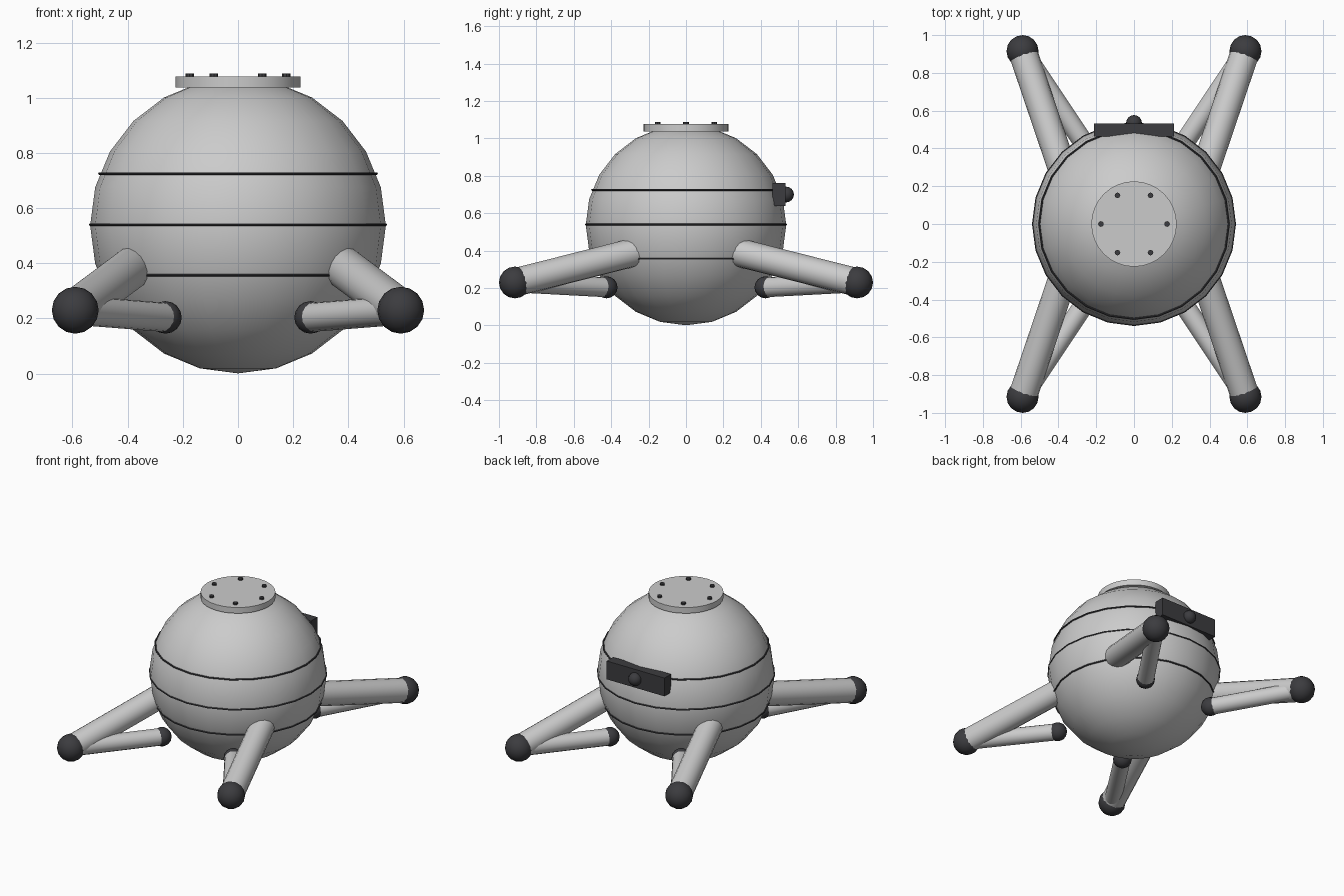
import bpy, math
from mathutils import Vector

if "Cube" in bpy.data.objects:
    bpy.data.objects.remove(bpy.data.objects["Cube"])

dark = bpy.data.materials.new("dark_rubber")
dark.diffuse_color = (0.045, 0.045, 0.05, 1)
dark.use_nodes = True
dark.node_tree.nodes["Principled BSDF"].inputs["Base Color"].default_value = dark.diffuse_color
CENTRE = 0.537


def finish(name, mat=None, angle=40):
    ob = bpy.context.object
    ob.name = name
    if mat:
        ob.data.materials.append(mat)
    bpy.ops.object.shade_smooth_by_angle(angle=math.radians(angle))
    return ob


def ball(name, loc, r, seg, rings, mat=None):
    bpy.ops.mesh.primitive_uv_sphere_add(segments=seg, ring_count=rings, radius=r, location=loc)
    return finish(name, mat)


def rod(name, a, b, r, sides=16, mat=None):
    a, b = Vector(a), Vector(b)
    d = b - a
    bpy.ops.mesh.primitive_cylinder_add(vertices=sides, radius=r, depth=d.length, location=(a + b) / 2,
                                        rotation=d.to_track_quat('Z', 'Y').to_euler())
    return finish(name, mat)


# spherical hull
ball("hull", (0, 0, CENTRE), 0.536, 24, 12)

# seam bands around the hull
for name, z, r in (("upper_seam", 0.725, 0.502), ("middle_seam", 0.54, 0.535), ("lower_seam", 0.357, 0.502)):
    bpy.ops.mesh.primitive_torus_add(major_segments=24, minor_segments=8, major_radius=r,
                                     minor_radius=0.005, location=(0, 0, z))
    finish(name, dark)

# top hatch with six bolts
rod("top_hatch", (0, 0, 1.038), (0, 0, 1.077), 0.226, 32)
for i in range(6):
    a = i * math.pi / 3
    x, y = 0.175 * math.cos(a), 0.175 * math.sin(a)
    rod(f"hatch_bolt_{i + 1}", (x, y, 1.07), (x, y, 1.088), 0.015, 8, dark)

# four legs: thick upper strut, thin lower strut, knob and foot
for fb, sy in (("front", -1), ("back", 1)):
    for lr, sx in (("left", -1), ("right", 1)):
        def p(x, y, z):
            return (sx * x, sy * y, z)
        foot, knob = p(0.59, 0.915, 0.23), p(0.263, 0.425, 0.204)
        tag = f"{fb}_{lr}"
        rod(f"{tag}_upper_strut", p(0.365, 0.25, 0.398), foot, 0.076)
        rod(f"{tag}_lower_strut", knob, foot, 0.053)
        ball(f"{tag}_knob", knob, 0.059, 16, 8, dark)
        ball(f"{tag}_foot", foot, 0.085, 16, 8, dark)

# sensor bar and lens on the back
bpy.ops.mesh.primitive_cube_add(size=1, location=(0, 0.497, 0.701))
bpy.context.object.scale = (0.426, 0.068, 0.122)
bpy.ops.object.transform_apply(location=False, rotation=False, scale=True)
finish("sensor_bar", dark, 30)
ball("sensor_lens", (0, 0.535, 0.7), 0.042, 16, 8, dark)
